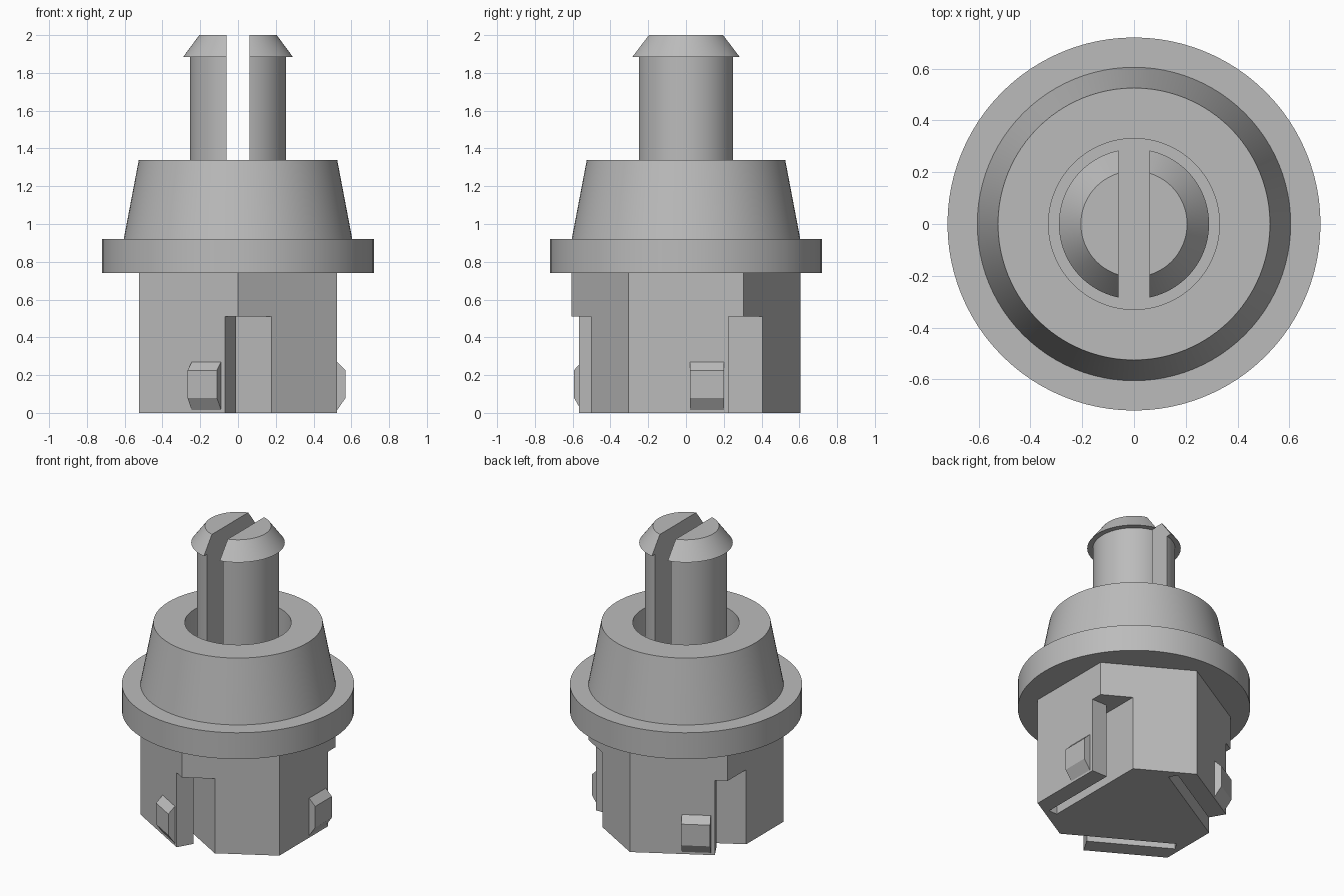
import bpy
import bmesh
import math
from mathutils import Matrix, Vector

cube = bpy.data.objects.get("Cube")
if cube:
    bpy.data.objects.remove(cube, do_unlink=True)

# One plain plastic grey
grey = bpy.data.materials.new("light_grey_plastic")
grey.use_nodes = True
colour = (0.5, 0.5, 0.5, 1)
grey.diffuse_color = colour
grey.node_tree.nodes["Principled BSDF"].inputs["Base Color"].default_value = colour


def finish(name, bm, smooth=False):
    """Turn a bmesh into a named, coloured object."""
    bmesh.ops.recalc_face_normals(bm, faces=bm.faces[:])
    mesh = bpy.data.meshes.new(name)
    bm.to_mesh(mesh)
    bm.free()
    mesh.materials.append(grey)
    obj = bpy.data.objects.new(name, mesh)
    bpy.context.collection.objects.link(obj)
    if smooth:
        shade(obj)
    return obj


def activate(obj):
    bpy.ops.object.select_all(action="DESELECT")
    obj.select_set(True)
    bpy.context.view_layer.objects.active = obj


def shade(obj):
    activate(obj)
    bpy.ops.object.shade_smooth_by_angle(angle=math.radians(30))


def extrude(bm, points, direction):
    """Extrude a planar outline into a closed solid; returns its vertices."""
    base = [bm.verts.new(p) for p in points]
    face = bm.faces.new(base)
    result = bmesh.ops.extrude_face_region(bm, geom=[face], use_keep_orig=True)
    top = [v for v in result["geom"] if isinstance(v, bmesh.types.BMVert)]
    bmesh.ops.translate(bm, verts=top, vec=Vector(direction))
    return base + top


def lathe(name, profile, segments=96):
    """Revolve an (r, z) profile around the z axis."""
    bm = bmesh.new()
    verts = [bm.verts.new((r, 0, z)) for r, z in profile]
    edges = [bm.edges.new(pair) for pair in zip(verts, verts[1:])]
    bmesh.ops.spin(bm, geom=verts + edges, cent=(0, 0, 0), axis=(0, 0, 1),
                   angle=math.tau, steps=segments, use_merge=True)
    bmesh.ops.remove_doubles(bm, verts=bm.verts[:], dist=0.0005)
    return finish(name, bm)


def cut(obj, cutter):
    """Subtract the cutter and discard it."""
    cutter.hide_render = True
    activate(obj)
    mod = obj.modifiers.new("cut", "BOOLEAN")
    mod.operation = "DIFFERENCE"
    mod.solver = "EXACT"
    mod.object = cutter
    bpy.ops.object.modifier_apply(modifier=mod.name)
    bpy.data.objects.remove(cutter, do_unlink=True)


def turn(k):
    return Matrix.Rotation(k * math.tau / 3, 3, "Z")


FLAT = 0.525                       # hexagon centre to flat
CORNER = FLAT / math.cos(math.pi / 6)

# Hexagonal base
bm = bmesh.new()
angles = [math.radians(30 + 60 * k) for k in range(6)]
extrude(bm, [(CORNER * math.cos(a), CORNER * math.sin(a), 0) for a in angles], (0, 0, 0.74))
base = finish("hex_base", bm)

# Corner notches joined to slits, leaving a springy clip on every other flat
outline = [(0.7, 0.225), (0.41, 0.225), (0.41, -0.33),
           (0.348, -0.33), (0.348, 0.5), (0.7, 0.5)]
bm = bmesh.new()
for k in range(3):
    extrude(bm, [turn(k) @ Vector((x, y, -0.1)) for x, y in outline], (0, 0, 0.61))
cut(base, finish("notch_cutter", bm))

# Bevelled catches on the clips
bump = [(0.515, 0.015), (FLAT, 0.015), (0.57, 0.08),
        (0.57, 0.225), (FLAT, 0.27), (0.515, 0.27)]
for k, place in enumerate(("left", "back", "front")):
    bm = bmesh.new()
    extrude(bm, [(x, 0.02, z) for x, z in bump], (0, 0.18, 0))
    bmesh.ops.rotate(bm, verts=bm.verts[:], cent=(0, 0, 0), matrix=turn(k))
    finish(place + "_catch", bm)

# Flange and tapered collar with a central bore
collar = lathe("flanged_collar", [
    (0, 0.74), (0.72, 0.74), (0.72, 0.92), (0.605, 0.92),
    (0.525, 1.34), (0.33, 1.34), (0.33, 0.8), (0, 0.8)])
shade(collar)

# Split stem with a barbed tip
stem = lathe("split_stem", [
    (0, 0.79), (0.255, 0.79), (0.255, 1.885),
    (0.29, 1.885), (0.205, 2.0), (0, 2.0)])
bm = bmesh.new()
slot = 0.06
extrude(bm, [(-slot, -0.5, 0.7), (slot, -0.5, 0.7), (slot, 0.5, 0.7), (-slot, 0.5, 0.7)],
        (0, 0, 1.5))
cut(stem, finish("slot_cutter", bm))
shade(stem)
